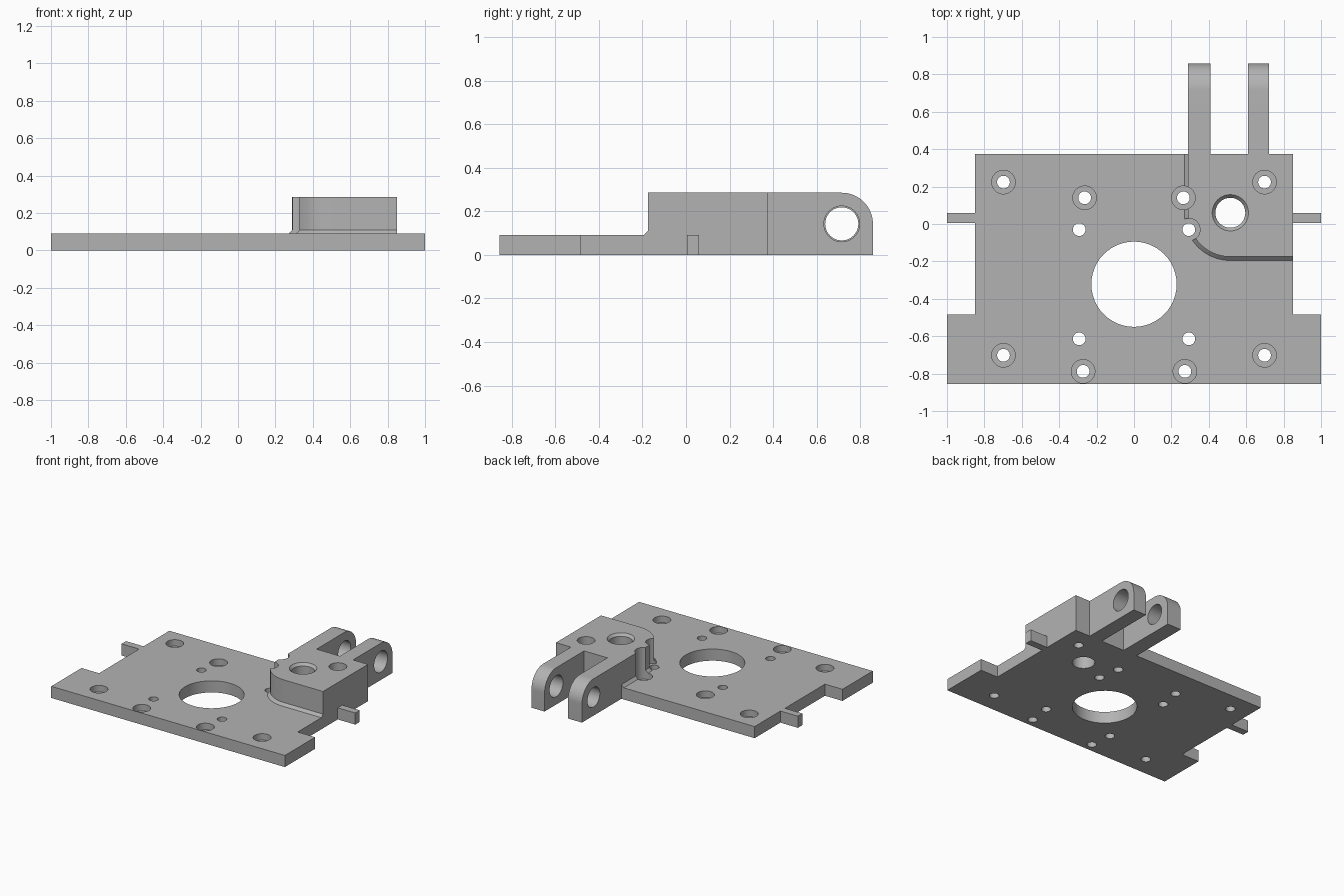
import bpy, bmesh
from math import cos, sin, pi

old = bpy.data.objects.get("Cube")
if old:
    bpy.data.objects.remove(old, do_unlink=True)

grey = bpy.data.materials.new("machined_grey")
grey.use_nodes = True
COLOR = (0.45, 0.45, 0.45, 1)
grey.diffuse_color = COLOR
grey.node_tree.nodes["Principled BSDF"].inputs["Base Color"].default_value = COLOR


def loft(name, rings):
    """Closed solid skinned through rings of equal point count."""
    bm = bmesh.new()
    vs = [[bm.verts.new(p) for p in ring] for ring in rings]
    n = len(vs[0])
    for a, b in zip(vs, vs[1:]):
        for i in range(n):
            j = (i + 1) % n
            bm.faces.new((a[i], a[j], b[j], b[i]))
    bm.faces.new(vs[0])
    bm.faces.new(vs[-1])
    bmesh.ops.recalc_face_normals(bm, faces=bm.faces)
    mesh = bpy.data.meshes.new(name)
    bm.to_mesh(mesh)
    bm.free()
    mesh.materials.append(grey)
    ob = bpy.data.objects.new(name, mesh)
    bpy.context.collection.objects.link(ob)
    return ob


def combine(target, tool, operation):
    mod = target.modifiers.new("bool", "BOOLEAN")
    mod.operation, mod.object, mod.solver = operation, tool, "EXACT"
    bpy.context.view_layer.objects.active = target
    bpy.ops.object.modifier_apply(modifier=mod.name)
    bpy.data.objects.remove(tool, do_unlink=True)


def arc(cx, cy, r, start, end, steps):
    angles = [start + (end - start) * i / steps for i in range(steps + 1)]
    return [(cx + r * cos(a), cy + r * sin(a)) for a in angles]


def at_z(points, z):
    return [(x, y, z) for x, y in points]


def bore(x, y, profile):
    """Cut a vertical turned hole; profile is (radius, z) pairs."""
    rings = [at_z(arc(x, y, r, 0, 2 * pi, 48)[:-1], z) for r, z in profile]
    combine(body, loft("cutter", rings), "DIFFERENCE")


T, H, BACK = 0.09, 0.285, 0.375

# Base plate with front ears and side tabs
half = [(1, -0.855), (1, -0.485), (0.85, -0.485), (0.85, 0.005),
        (1, 0.005), (1, 0.06), (0.85, 0.06), (0.85, BACK)]
outline = half + [(-x, y) for x, y in reversed(half)]
body = loft("bracket_plate", [at_z(outline, 0), at_z(outline, T)])


# Raised block with rounded corner and chamfered foot
def block_outline(d):
    corner = arc(0.515, 0.05, 0.225 + d, pi, 1.5 * pi, 20)
    return corner + [(0.85, -0.175 - d), (0.85, BACK), (0.29 - d, BACK)]


levels = [(0.02, 0.04), (0.02, T), (0, T + 0.02), (0, H)]
combine(body, loft("block", [at_z(block_outline(d), z) for d, z in levels]), "UNION")

# Two hinge arms with cross holes
side = [(0.3, 0), (0.858, 0)] + arc(0.715, 0.142, 0.143, 0, pi / 2, 16) + [(0.3, H)]
for x0, x1, r in ((0.29, 0.41, 0.076), (0.61, 0.722, 0.082)):
    combine(body, loft("arm", [[(x, y, z) for y, z in side] for x in (x0, x1)]), "UNION")
    hole = arc(0.715, 0.142, r, 0, 2 * pi, 48)[:-1]
    ends = (x0 - 0.05, x1 + 0.05)
    combine(body, loft("cutter", [[(x, y, z) for y, z in hole] for x in ends]), "DIFFERENCE")

# Central opening and chamfered block bore
bore(0, -0.322, [(0.228, -0.1), (0.228, 0.2)])
bore(0.515, 0.06, [(0.08, -0.1), (0.08, H - 0.02), (0.097, H), (0.097, 0.4)])

# Mirrored screw holes: counterbored and plain
for s in (-1, 1):
    for x, y in ((0.698, 0.224), (0.698, -0.702), (0.264, 0.14), (0.272, -0.788)):
        bore(s * x, y, [(0.034, -0.1), (0.034, 0.04), (0.063, 0.04), (0.063, 0.4)])
    for y in (-0.03, -0.614):
        bore(s * 0.293, y, [(0.034, -0.1), (0.034, 0.2)])

# Screw head relief in the block wall
bore(0.293, -0.03, [(0.06, T), (0.06, 0.4)])

bpy.ops.object.select_all(action="DESELECT")
body.select_set(True)
bpy.context.view_layer.objects.active = body
bpy.ops.object.shade_smooth_by_angle(angle=pi / 6)
